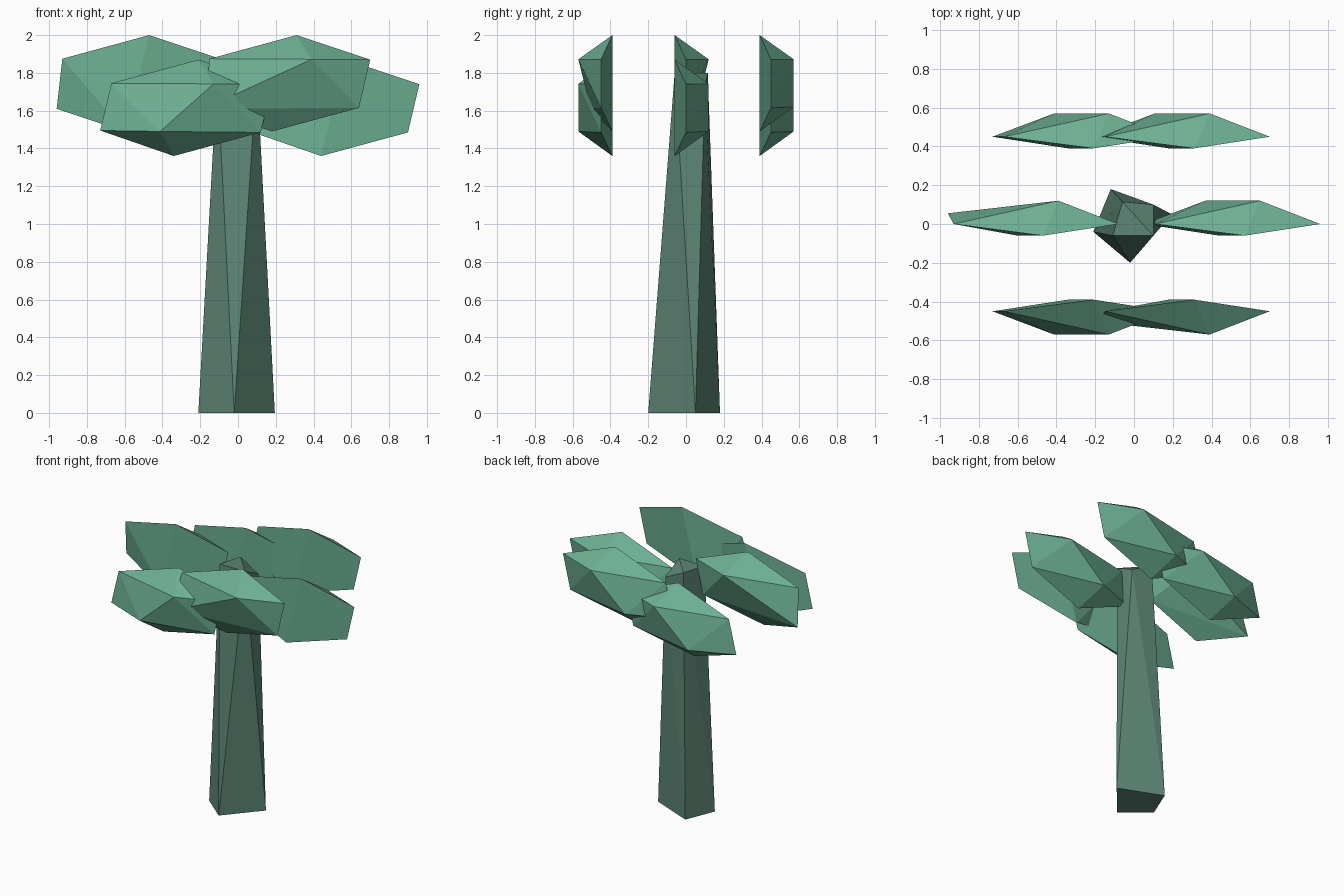
import bpy, bmesh

if "Cube" in bpy.data.objects:
    bpy.data.objects.remove(bpy.data.objects["Cube"])


def material(name, color):
    m = bpy.data.materials.new(name)
    m.diffuse_color = color
    m.use_nodes = True
    m.node_tree.nodes["Principled BSDF"].inputs["Base Color"].default_value = m.diffuse_color
    return m


def hull(name, points, mat):
    """Closed faceted solid around a few corner points."""
    bm = bmesh.new()
    for p in points:
        bm.verts.new(p)
    res = bmesh.ops.convex_hull(bm, input=bm.verts)
    loose = [g for g in res["geom_interior"] if isinstance(g, bmesh.types.BMVert)]
    bmesh.ops.delete(bm, geom=loose, context='VERTS')
    bmesh.ops.recalc_face_normals(bm, faces=bm.faces)
    me = bpy.data.meshes.new(name)
    bm.to_mesh(me)
    bm.free()
    me.materials.append(mat)
    ob = bpy.data.objects.new(name, me)
    bpy.context.collection.objects.link(ob)
    return ob


leaf_mat = material("leaf_green", (0.15, 0.43, 0.29, 1))
bark_mat = material("bark", (0.11, 0.24, 0.18, 1))

# Trunk: square base twisting into a smaller, slightly broken top
hull("trunk", [(-0.02, -0.20, 0), (0.195, 0.05, 0), (-0.12, 0.18, 0), (-0.21, -0.04, 0),
               (-0.11, -0.06, 1.80), (0.10, -0.06, 1.80),
               (0.10, 0.10, 1.72), (-0.06, 0.115, 1.80)], bark_mat)

# Foliage clump corners (x, bulge, z) around its centre
COMMON = [(-0.395, 0, 0.13), (0.395, 0, -0.13), (0.455, 0, 0.125),
          (0.145, 0.12, 0.127), (0.065, -0.06, 0.255), (-0.065, -0.06, -0.255)]
FULL = COMMON + [(-0.455, 0, -0.12), (-0.137, 0.12, -0.125)]
CLIPPED = COMMON + [(-0.425, 0.055, -0.135)]

# name, centre x, y, z, bulge direction, shape
CLUMPS = [("front_left", -0.275, -0.45, 1.615, -1, FULL),
          ("front_right", 0.245, -0.45, 1.745, -1, CLIPPED),
          ("middle_left", -0.535, 0.0, 1.745, 1, CLIPPED),
          ("middle_right", 0.505, 0.0, 1.615, 1, FULL),
          ("back_left", -0.275, 0.45, 1.615, 1, FULL),
          ("back_right", 0.245, 0.45, 1.745, 1, FULL)]
for name, cx, cy, cz, s, shape in CLUMPS:
    hull("foliage_" + name, [(cx + x, cy + s * y, cz + z) for x, y, z in shape], leaf_mat)
